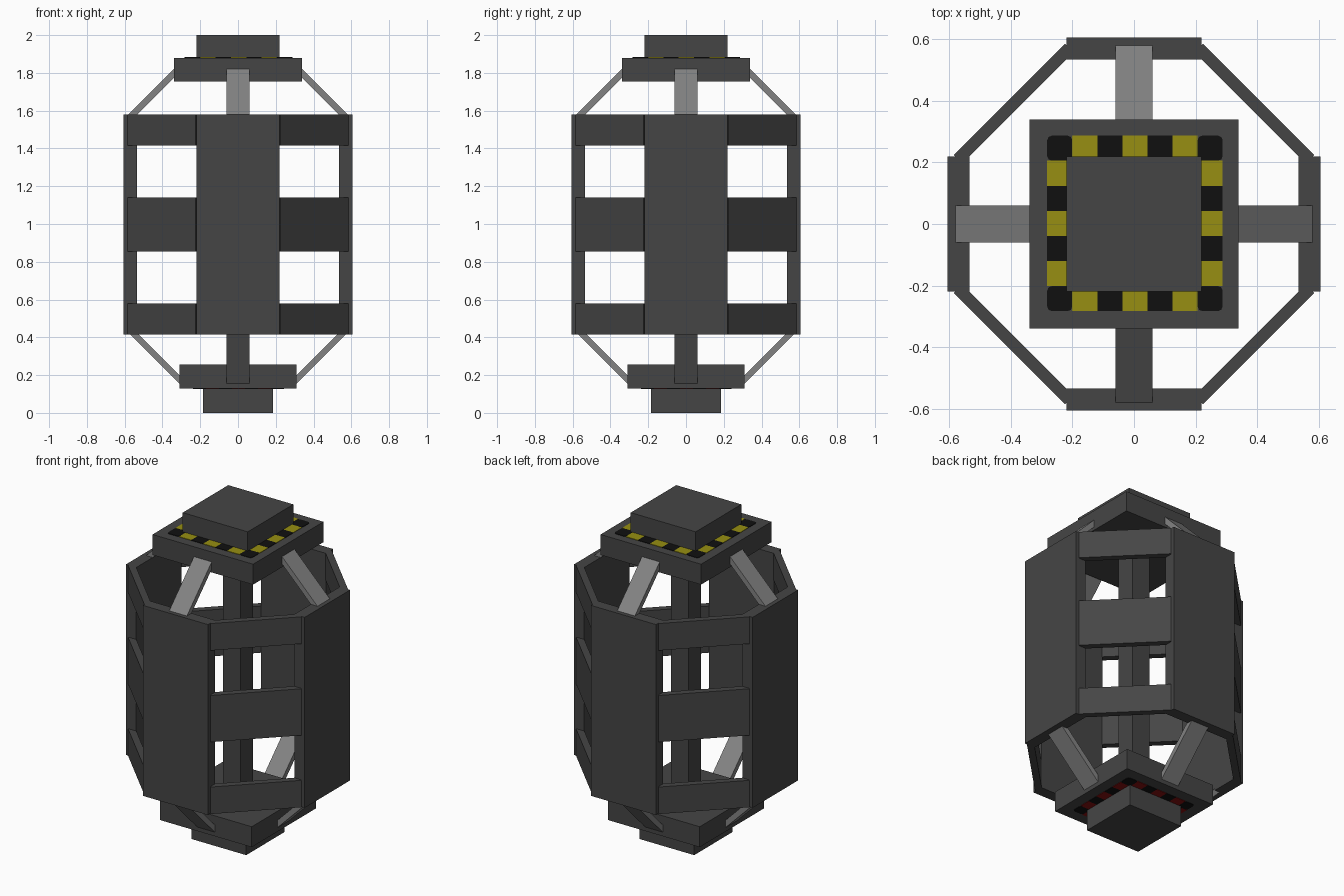
import bpy, bmesh, math
from mathutils import Matrix, Vector

if "Cube" in bpy.data.objects:
    bpy.data.objects.remove(bpy.data.objects["Cube"])


def material(name, rgb):
    m = bpy.data.materials.new(name)
    m.diffuse_color = (*rgb, 1)
    m.use_nodes = True
    m.node_tree.nodes["Principled BSDF"].inputs["Base Color"].default_value = m.diffuse_color
    return m


DARK = material("dark_metal", (0.06, 0.06, 0.06))
LIGHT = material("strut_grey", (0.225, 0.225, 0.225))
BLACK = material("stripe_black", (0.005, 0.005, 0.005))
YELLOW = material("stripe_yellow", (0.31, 0.275, 0.006))
RED = material("stripe_red", (0.24, 0.005, 0.005))


def add_box(bm, size, matrix, mat_index=0):
    verts = bmesh.ops.create_cube(bm, size=1, matrix=matrix @ Matrix.Diagonal((*size, 1)))["verts"]
    for f in {f for v in verts for f in v.link_faces}:
        f.material_index = mat_index
    return verts


def finish(name, bm, mats):
    bmesh.ops.recalc_face_normals(bm, faces=bm.faces)
    me = bpy.data.meshes.new(name)
    bm.to_mesh(me)
    bm.free()
    for m in mats:
        me.materials.append(m)
    ob = bpy.data.objects.new(name, me)
    bpy.context.collection.objects.link(ob)


def box(name, size, matrix, mat):
    bm = bmesh.new()
    add_box(bm, size, matrix)
    finish(name, bm, [mat])


def block(name, half, z0, z1):
    box(name, (2 * half, 2 * half, z1 - z0), Matrix.Translation((0, 0, (z0 + z1) / 2)), DARK)


def strut(name, turn, lower, upper):
    # flat bar between two (radius, height) points
    a, b = Vector((lower[0], 0, lower[1])), Vector((upper[0], 0, upper[1]))
    d = b - a
    tilt = Matrix.Rotation(math.atan2(-d.z, d.x), 4, 'Y')
    box(name, (d.length, 0.12, 0.032), turn @ Matrix.Translation((a + b) / 2) @ tilt, LIGHT)


def hazard_ring(name, half, z, colour):
    # border of a 7 x 7 grid of thin tiles, black at the corners
    bm = bmesh.new()
    t = 2 * half / 7
    for i in range(7):
        for j in range(7):
            if i not in (0, 6) and j not in (0, 6):
                continue
            pos = Matrix.Translation(((i - 3) * t + 0.003, (j - 3) * t + 0.002, z))
            verts = add_box(bm, (t, t, 0.006), pos, (i + j) % 2)
            if i in (0, 6) and j in (0, 6):
                edges = {e for v in verts for e in v.link_edges
                         if abs(e.verts[0].co.z - e.verts[1].co.z) > 0.001}
                bmesh.ops.bevel(bm, geom=list(edges), offset=0.015, segments=2,
                                profile=0.5, affect='EDGES')
    finish(name, bm, [BLACK, colour])


# End blocks, plates and central column
block("bottom_foot", 0.185, 0, 0.13)
block("bottom_plate", 0.31, 0.13, 0.255)
block("top_plate", 0.34, 1.755, 1.88)
block("top_cap", 0.22, 1.88, 2.0)
block("central_column", 0.06, 0.2, 1.8)

# Painted hazard borders
hazard_ring("top_hazard_border", 0.285, 1.88, YELLOW)
hazard_ring("bottom_hazard_border", 0.24, 0.13, RED)

# Four sides: panel, struts and the three slats at the neighbouring corner
for k, side in enumerate(("right", "back", "left", "front")):
    turn = Matrix.Rotation(k * math.pi / 2, 4, 'Z')
    box(side + "_panel", (0.07, 0.44, 1.165),
        turn @ Matrix.Translation((0.57, 0, 0.9975)), DARK)
    strut(side + "_upper_strut", turn, (0.578, 1.559), (0.30, 1.837))
    strut(side + "_lower_strut", turn, (0.57, 0.4375), (0.29, 0.1575))
    corner = Matrix.Rotation((k + 0.5) * math.pi / 2, 4, 'Z')
    for level, z0, z1 in (("lower", 0.415, 0.58), ("middle", 0.855, 1.14), ("upper", 1.415, 1.58)):
        box(f"{side}_corner_{level}_slat", (0.04, 0.51, z1 - z0),
            corner @ Matrix.Translation((0.553, 0, (z0 + z1) / 2)), DARK)
